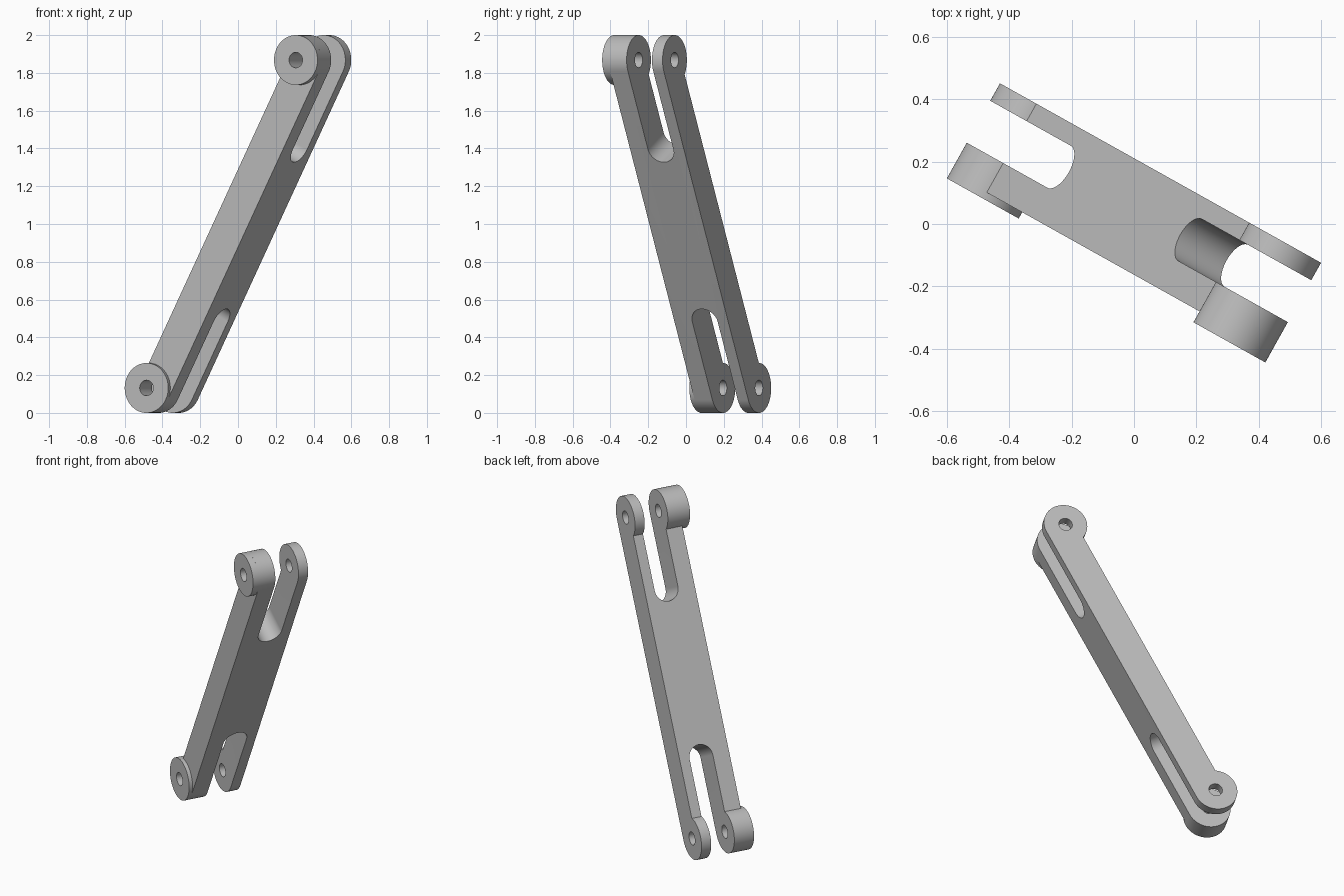
import bpy
import bmesh
import math
from mathutils import Matrix, Vector

if "Cube" in bpy.data.objects:
    bpy.data.objects.remove(bpy.data.objects["Cube"], do_unlink=True)

R, HOLE, STEP = 0.132, 0.041, 0.06        # eye radius, pin hole, upper edge offset
FRONT, BACK = -0.142, 0.184               # bar faces along the pin axis
SLOT_IN, SLOT_OUT = -0.034, 0.120         # slot walls along the pin axis
SLOT_DEPTH = 0.542
SEG = 64

# Local frame: X = across the bar, Y = along the bar, Z = pin axis
yaw = math.radians(29.2)
flat = Vector((math.cos(yaw), -math.sin(yaw), 0))
pin = Vector((math.sin(yaw), math.cos(yaw), 0))
low = flat * -0.463 + Vector((0, 0, R))
high = flat * 0.452 + Vector((0, 0, 2 - R))
along = (high - low).normalized()
across = along.cross(pin)
LENGTH = (high - low).length
frame = Matrix((across, along, pin)).transposed().to_4x4()
frame.translation = low

grey = bpy.data.materials.new("plain grey")
grey.use_nodes = True
grey.diffuse_color = (0.5, 0.5, 0.5, 1)
grey.node_tree.nodes["Principled BSDF"].inputs["Base Color"].default_value = (0.5, 0.5, 0.5, 1)


def arc(cx, cy, r, start, end, n=SEG):
    steps = [start + (end - start) * i / n for i in range(n + 1)]
    return [(cx + r * math.cos(a), cy + r * math.sin(a)) for a in steps]


def make_object(name, bm):
    bmesh.ops.recalc_face_normals(bm, faces=bm.faces)
    mesh = bpy.data.meshes.new(name)
    bm.to_mesh(mesh)
    bm.free()
    mesh.materials.append(grey)
    obj = bpy.data.objects.new(name, mesh)
    obj.matrix_world = frame
    bpy.context.collection.objects.link(obj)
    return obj


def prism(name, points, depth):
    """Extrude a closed outline of 3D points by a vector."""
    bm = bmesh.new()
    face = bm.faces.new([bm.verts.new(p) for p in points])
    grown = bmesh.ops.extrude_face_region(bm, geom=[face], use_keep_orig=True)
    moved = [v for v in grown["geom"] if isinstance(v, bmesh.types.BMVert)]
    bmesh.ops.translate(bm, verts=moved, vec=depth)
    return make_object(name, bm)


def finish(obj):
    bpy.ops.object.select_all(action="DESELECT")
    obj.select_set(True)
    bpy.context.view_layer.objects.active = obj
    for mod in list(obj.modifiers):
        bpy.ops.object.modifier_apply(modifier=mod.name)
    bpy.ops.object.shade_smooth_by_angle(angle=math.radians(30))


# Bar outline: rounded eyes, flush on the lower edge and stepped on the upper
# (the local X sign tells which edge is the upper one)
side = 1 if across.z > 0 else -1
lip = math.acos(STEP / R)
outline = arc(0, 0, R, -math.pi, lip) + arc(0, LENGTH, R, -lip, math.pi)
bar = prism("link_bar", [(side * x, y, FRONT) for x, y in outline],
            (0, 0, BACK - FRONT))

# Fork slots and pin holes at both ends
cutters = []
half = (SLOT_OUT - SLOT_IN) / 2
mid = (SLOT_OUT + SLOT_IN) / 2
for label, base, way in (("lower", 0, 1), ("upper", LENGTH, -1)):
    shape = [(mid + half, -0.3)] + arc(mid, SLOT_DEPTH - half, half, 0, math.pi) + [(mid - half, -0.3)]
    cutters.append(prism(label + "_slot_cutter",
                         [(-0.4, base + way * s, z) for z, s in shape], (0.8, 0, 0)))
    circle = arc(0, base, HOLE, 0, math.tau)[:-1]
    cutters.append(prism(label + "_hole_cutter",
                         [(x, y, -0.4) for x, y in circle], (0, 0, 0.8)))
for cutter in cutters:
    cutter.hide_render = True
    mod = bar.modifiers.new("cut", "BOOLEAN")
    mod.operation = "DIFFERENCE"
    mod.solver = "EXACT"
    mod.object = cutter
finish(bar)
for cutter in cutters:
    bpy.data.objects.remove(cutter, do_unlink=True)

# Raised bosses on the front eyes, open where they meet the bar
for name, base, face_z in (("lower_boss", 0, -0.165), ("upper_boss", LENGTH, -0.182)):
    bm = bmesh.new()
    loops = [[bm.verts.new((x, y, z)) for x, y in arc(0, base, r, 0, math.tau)[:-1]]
             for r, z in ((R, FRONT), (R, face_z), (HOLE, face_z), (HOLE, FRONT))]
    for one, two in zip(loops, loops[1:]):
        for i in range(SEG):
            j = (i + 1) % SEG
            bm.faces.new((one[i], one[j], two[j], two[i]))
    boss = make_object(name, bm)
    # Open tube: make sure the ring faces forward
    ring = next(p for p in boss.data.polygons if abs(p.normal.z) > 0.9)
    if ring.normal.z > 0:
        boss.data.flip_normals()
    finish(boss)
